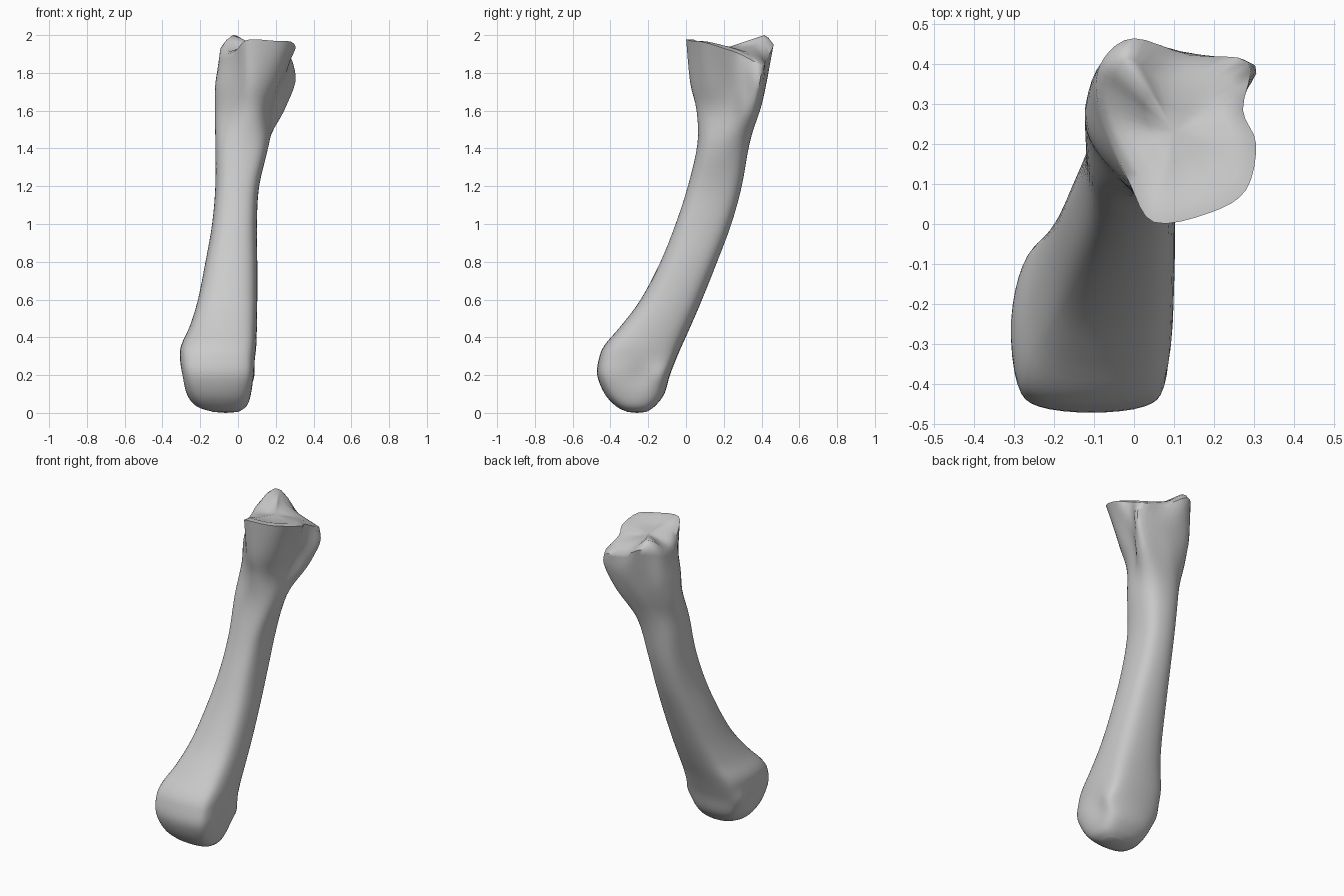
import bpy, bmesh, math
from mathutils import Vector

if "Cube" in bpy.data.objects:
    bpy.data.objects.remove(bpy.data.objects["Cube"])

N = 12          # control points per ring
SUB = 4         # spline steps between control points


def spline(p0, p1, p2, p3, t):
    return 0.5 * (2 * p1 + (p2 - p0) * t + (2 * p0 - 5 * p1 + 4 * p2 - p3) * t * t
                  + (3 * p1 - p0 - 3 * p2 + p3) * t ** 3)


def oval(z, x0, x1, y0, y1, n=2.4):
    """Squarish ring inside the bounds, pinched at the back left."""
    ring = []
    for i in range(N):
        a = 2 * math.pi * i / N
        c, s = math.cos(a), math.sin(a)
        c = math.copysign(abs(c) ** (2 / n), c)
        s = math.copysign(abs(s) ** (2 / n), s)
        pinch = 0.1 * max(s, 0) if c < 0 else 0
        x = (x0 + x1) / 2 + (x1 - x0) / 2 * c * (1 - pinch)
        ring.append(Vector((x, (y0 + y1) / 2 + (y1 - y0) / 2 * s, z)))
    return ring


def flat(z, pts):
    return [Vector((x, y, z)) for x, y in pts]


# distal head and shaft: z, x range, y range, squareness
rings = [oval(*r) for r in (
    (0.005, -0.13, 0.0, -0.31, -0.21, 2.4),
    (0.035, -0.22, 0.045, -0.37, -0.165, 2.7),
    (0.10, -0.272, 0.07, -0.43, -0.115, 3.1),
    (0.20, -0.298, 0.088, -0.47, -0.085, 3.5),
    (0.29, -0.308, 0.092, -0.46, -0.05, 3.5),
    (0.36, -0.30, 0.097, -0.43, -0.02, 3.2),
    (0.46, -0.255, 0.10, -0.345, 0.025, 2.9),
    (0.60, -0.212, 0.102, -0.24, 0.085, 2.7),
    (0.80, -0.172, 0.102, -0.135, 0.165, 2.6),
    (1.00, -0.137, 0.10, -0.055, 0.24, 2.6),
    (1.20, -0.12, 0.112, 0.01, 0.295, 2.6),
    (1.42, -0.12, 0.163, 0.06, 0.335, 2.5))]

# flared base with side tubercle and lateral groove
rings.append(flat(1.60, (
    (.19, .24), (.24, .31), (.23, .365), (.13, .385), (.03, .39), (-.07, .36),
    (-.12, .29), (-.11, .20), (-.05, .12), (.04, .06), (.11, .07), (.16, .14))))
rings.append(flat(1.75, (
    (.23, .23), (.26, .31), (.302, .39), (.17, .42), (.03, .425), (-.08, .395),
    (-.117, .31), (-.105, .21), (-.02, .10), (.055, .025), (.14, .045), (.21, .12))))

# rim of the joint surface, then its inner ring with the rounded back peak
rim = [Vector(p) for p in (
    (.305, .20, 1.93), (.272, .285, 1.90), (.285, .405, 1.84), (.135, .423, 1.87),
    (.0, .464, 1.95), (-.075, .415, 1.95), (-.095, .33, 1.91), (-.06, .22, 1.90),
    (-.01, .10, 1.92), (.05, .004, 1.975), (.19, .028, 1.97), (.28, .085, 1.965))]
inner = [Vector(p) for p in (
    (.24, .20, 1.945), (.23, .26, 1.93), (.19, .32, 1.915), (.06, .365, 1.95),
    (-.01, .415, 1.998), (-.045, .385, 1.985), (-.05, .33, 1.945), (-.02, .24, 1.915),
    (.04, .15, 1.94), (.07, .08, 1.96), (.14, .10, 1.95), (.21, .14, 1.95))]


# smooth each ring around its loop
def refine(ring):
    return [spline(*(ring[(i + k) % N] for k in (-1, 0, 1, 2)), j / SUB)
            for i in range(N) for j in range(SUB)]


body = [refine(r) for r in rings + [rim]]
loft = []
last = len(body) - 1
for i in range(last):
    four = [body[max(0, min(last, i + k))] for k in (-1, 0, 1, 2)]
    for j in range(SUB):
        loft.append([spline(*q, j / SUB) for q in zip(*four)])
loft.append(body[-1])
top = refine(inner)
loft.append([a.lerp(b, 0.5) + Vector((0, 0, 0.008)) for a, b in zip(body[-1], top)])
loft.append(top)
loft.append([p.lerp(Vector((.10, .23, 1.938)), 0.5) for p in top])

# small ligament bumps and pits on the sides of the head: centre, push, radius
bumps = (((-.28, -.15, .20), (-.02, 0, 0), .06), ((.085, -.13, .19), (.02, 0, 0), .06),
         ((-.30, -.24, .19), (.012, 0, 0), .07), ((.09, -.24, .20), (-.014, 0, 0), .07))
for ring in loft:
    for p in ring:
        for c, push, r in bumps:
            p += Vector(push) * math.exp(-((p - Vector(c)).length / r) ** 2)

# bone mesh
bm = bmesh.new()
rows = [[bm.verts.new(p) for p in ring] for ring in loft]
M = N * SUB
for a, b in zip(rows, rows[1:]):
    for i in range(M):
        j = (i + 1) % M
        bm.faces.new((a[i], a[j], b[j], b[i]))
for row, tip in ((rows[0], (-.065, -.26, 0)), (rows[-1], (.10, .23, 1.938))):
    v = bm.verts.new(tip)
    for i in range(M):
        bm.faces.new((row[i], row[(i + 1) % M], v))
bmesh.ops.recalc_face_normals(bm, faces=bm.faces)
mesh = bpy.data.meshes.new("long_bone")
bm.to_mesh(mesh)
bm.free()
bone = bpy.data.objects.new("long_bone", mesh)
bpy.context.collection.objects.link(bone)
bpy.context.view_layer.objects.active = bone
bone.select_set(True)
bpy.ops.object.shade_smooth_by_angle(angle=math.radians(50))
